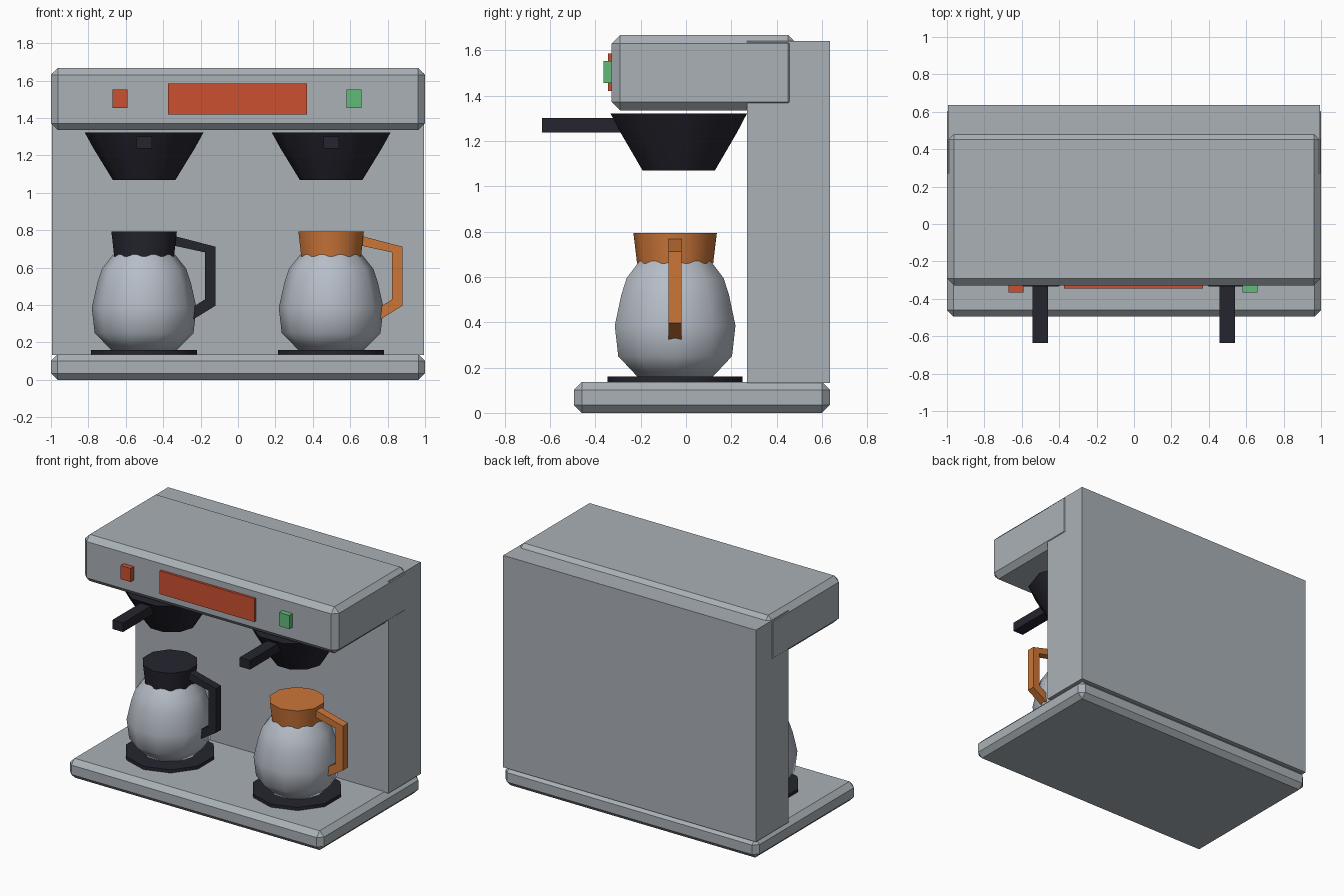
import bpy, bmesh, math

if "Cube" in bpy.data.objects:
    bpy.data.objects.remove(bpy.data.objects["Cube"], do_unlink=True)


def material(name, rgb):
    m = bpy.data.materials.new(name)
    m.use_nodes = True
    m.diffuse_color = (*rgb, 1)
    m.node_tree.nodes["Principled BSDF"].inputs["Base Color"].default_value = (*rgb, 1)
    return m


METAL = material("grey metal", (0.40, 0.44, 0.47))
GLASS = material("pale glass", (0.47, 0.51, 0.57))
DARK = material("dark plastic", (0.018, 0.018, 0.028))
ORANGE = material("orange plastic", (0.60, 0.18, 0.04))
RED = material("red plastic", (0.60, 0.08, 0.03))
GREEN = material("green plastic", (0.12, 0.50, 0.19))


def finish(name, bm, mat, smooth=False):
    bmesh.ops.recalc_face_normals(bm, faces=bm.faces)
    mesh = bpy.data.meshes.new(name)
    bm.to_mesh(mesh)
    bm.free()
    mesh.materials.append(mat)
    ob = bpy.data.objects.new(name, mesh)
    bpy.context.collection.objects.link(ob)
    if smooth:
        bpy.ops.object.select_all(action='DESELECT')
        ob.select_set(True)
        bpy.context.view_layer.objects.active = ob
        bpy.ops.object.shade_smooth_by_angle(angle=math.radians(50))
    return ob


def box(name, mat, xs, ys, zs, chamfer=0):
    """Box between the given limits, optionally chamfered."""
    bm = bmesh.new()
    bmesh.ops.create_cube(bm, size=1)
    for v in bm.verts:
        v.co = [lim[0] if c < 0 else lim[1] for c, lim in zip(v.co, (xs, ys, zs))]
    if chamfer:
        bmesh.ops.bevel(bm, geom=bm.edges[:], offset=chamfer, segments=1, affect='EDGES')
    return finish(name, bm, mat)


def lathe(name, mat, x, y, profile, turn=0.0, sides=10):
    """Ten-sided turned solid from (radius, height) pairs, capped at both ends."""
    bm = bmesh.new()
    rings = []
    for r, z in profile:
        angles = [turn + math.tau * i / sides for i in range(sides)]
        rings.append([bm.verts.new((x + r * math.cos(a), y + r * math.sin(a), z)) for a in angles])
    for low, high in zip(rings, rings[1:]):
        for i in range(sides):
            j = (i + 1) % sides
            bm.faces.new((low[i], low[j], high[j], high[i]))
    bm.faces.new(rings[0])
    bm.faces.new(rings[-1])
    return finish(name, bm, mat, smooth=True)


def bar(name, mat, x, y, outer, inner, width):
    """Bent bar in the xz plane between an outer and an inner path."""
    bm = bmesh.new()
    rings = []
    for (ox, oz), (ix, iz) in zip(outer, inner):
        corners = ((ox, -1, oz), (ox, 1, oz), (ix, 1, iz), (ix, -1, iz))
        rings.append([bm.verts.new((x + a, y + s * width / 2, c)) for a, s, c in corners])
    for a, b in zip(rings, rings[1:]):
        for i in range(4):
            j = (i + 1) % 4
            bm.faces.new((a[i], a[j], b[j], b[i]))
    bm.faces.new(rings[0])
    bm.faces.new(rings[-1])
    return finish(name, bm, mat)


# Machine housing
box("base", METAL, (-1, 1), (-0.495, 0.635), (0, 0.137), 0.035)
box("back_column", METAL, (-0.995, 0.995), (0.27, 0.635), (0.132, 1.64))
box("brewing_head", METAL, (-1, 1), (-0.328, 0.488), (1.335, 1.667), 0.037)

# Front controls
box("display_panel", RED, (-0.375, 0.37), (-0.345, -0.3), (1.42, 1.585))
box("red_button", RED, (-0.67, -0.59), (-0.365, -0.3), (1.455, 1.552))
box("green_button", GREEN, (0.58, 0.66), (-0.365, -0.3), (1.455, 1.552))

# Two brewing stations
POT_Y = -0.048
QUARTER = math.pi / 2
for side, x, accent in (("right", -0.502, DARK), ("left", 0.498, ORANGE)):
    # Filter basket with its grip
    lathe(side + "_filter_basket", DARK, x, -0.032,
          [(0.168, 1.07), (0.272, 1.24), (0.317, 1.322)])
    box(side + "_basket_grip", DARK, (x - 0.041, x + 0.041), (-0.635, -0.2), (1.237, 1.302))
    # Hot plate and pot
    lathe(side + "_hot_plate", DARK, x, POT_Y, [(0.298, 0.13), (0.298, 0.16)], QUARTER)
    lathe(side + "_pot_body", GLASS, x, POT_Y,
          [(0.175, 0.16), (0.264, 0.25), (0.28, 0.385), (0.25, 0.52), (0.225, 0.595), (0.165, 0.67)])
    lathe(side + "_pot_lid", accent, x, POT_Y, [(0.168, 0.66), (0.184, 0.793)], QUARTER)
    bar(side + "_pot_handle", accent, x, POT_Y,
        [(0.14, 0.775), (0.382, 0.712), (0.382, 0.397), (0.262, 0.323)],
        [(0.14, 0.722), (0.325, 0.682), (0.325, 0.43), (0.262, 0.39)], 0.057)
